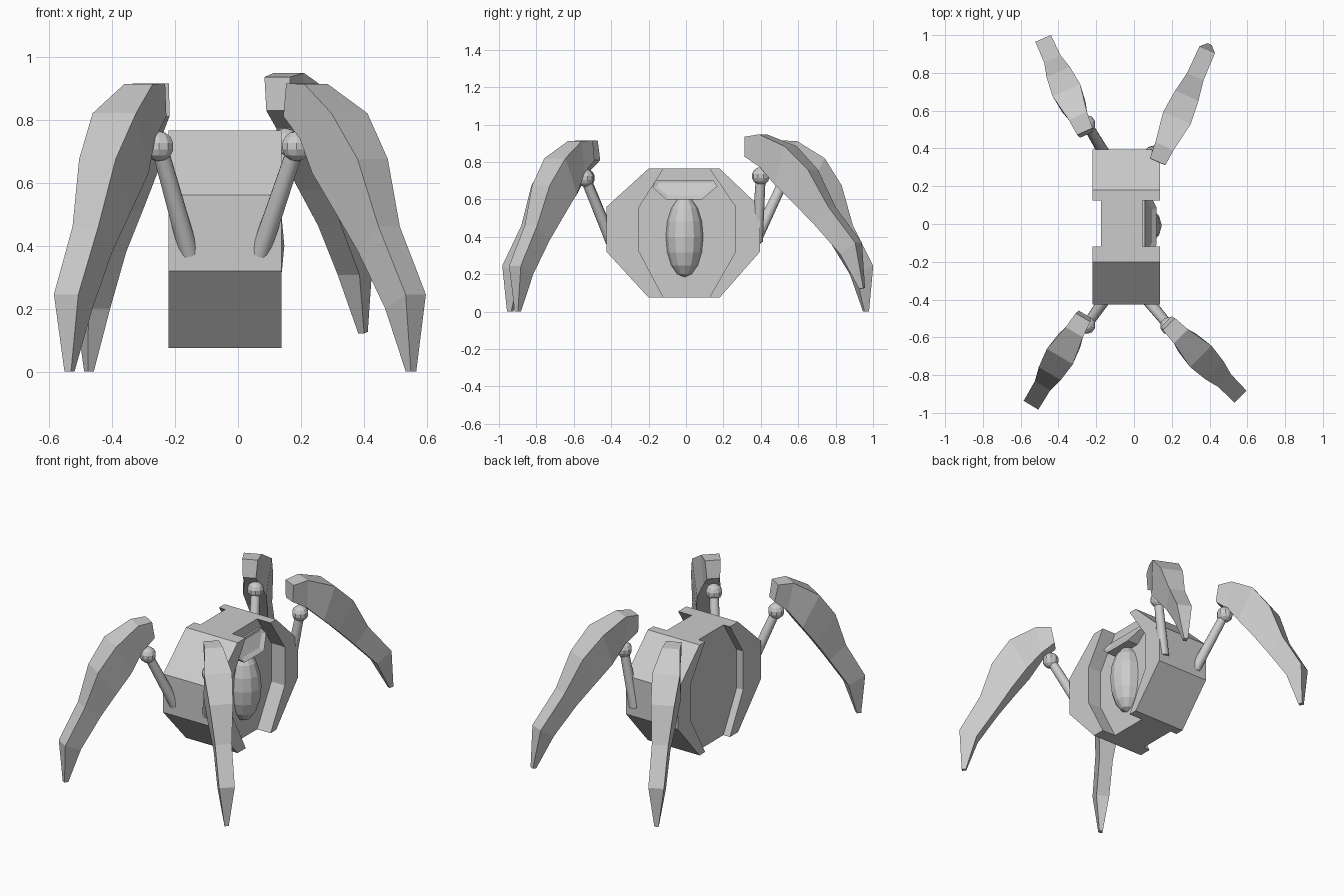
import bpy, bmesh, math
from mathutils import Vector, Matrix

cube = bpy.data.objects.get("Cube")
if cube:
    bpy.data.objects.remove(cube)

grey = bpy.data.materials.new("plain_grey")
grey.use_nodes = True
colour = (0.6, 0.6, 0.6, 1)
grey.diffuse_color = colour
grey.node_tree.nodes["Principled BSDF"].inputs["Base Color"].default_value = colour


def finish(name, bm, smooth=False):
    bmesh.ops.recalc_face_normals(bm, faces=bm.faces)
    mesh = bpy.data.meshes.new(name)
    bm.to_mesh(mesh)
    bm.free()
    mesh.materials.append(grey)
    obj = bpy.data.objects.new(name, mesh)
    bpy.context.collection.objects.link(obj)
    if smooth:
        bpy.ops.object.select_all(action="DESELECT")
        obj.select_set(True)
        bpy.context.view_layer.objects.active = obj
        bpy.ops.object.shade_smooth_by_angle(angle=math.radians(35))
    return obj


def prism(profile, x0, x1):
    """Extrude a (y, z) outline along x; returns the mesh and its x1 cap."""
    bm = bmesh.new()
    a = [bm.verts.new((x0, y, z)) for y, z in profile]
    b = [bm.verts.new((x1, y, z)) for y, z in profile]
    n = len(profile)
    bm.faces.new(a[::-1])
    cap = bm.faces.new(b)
    for i in range(n):
        j = (i + 1) % n
        bm.faces.new((a[i], a[j], b[j], b[i]))
    return bm, cap


# Octagonal body core with raised rims either side of each recess
front_half = [(-0.2, 0.765), (-0.425, 0.56), (-0.425, 0.32), (-0.2, 0.075)]
back_half = [(0.18, 0.075), (0.395, 0.32), (0.395, 0.56), (0.18, 0.765)]
front_inner = [(-0.12, 0.075), (-0.25, 0.32), (-0.25, 0.56), (-0.12, 0.765)]
back_inner = [(0.125, 0.765), (0.265, 0.56), (0.265, 0.32), (0.125, 0.075)]
finish("body_core", prism(front_half + back_half, -0.175, 0.045)[0])
for side, x0, x1 in (("right", -0.22, -0.175), ("left", 0.045, 0.138)):
    finish(side + "_front_rim", prism(front_half + front_inner, x0, x1)[0])
    finish(side + "_back_rim", prism(back_half + back_inner, x0, x1)[0])

# Sloping hood with a pocket, above the eye
hood = [(-0.107, 0.6), (0.085, 0.6), (0.168, 0.67), (0.145, 0.705),
        (-0.16, 0.705), (-0.18, 0.665)]
bm, cap = prism(hood, 0.045, 0.12)
for v in cap.verts:
    v.co.x -= (v.co.z - 0.6) * 0.6
bm.normal_update()
bmesh.ops.inset_individual(bm, faces=[cap], thickness=0.025)
for v in cap.verts:
    v.co.x -= 0.012
finish("eye_hood", bm)

# Faceted tall eye
bm = bmesh.new()
bmesh.ops.create_uvsphere(bm, u_segments=12, v_segments=8, radius=1)
bmesh.ops.transform(bm, verts=bm.verts, matrix=Matrix.Translation((0.045, -0.008, 0.4))
                    @ Matrix.Diagonal((0.102, 0.1, 0.216, 1)))
finish("eye", bm)

# Leg sections: outer reach, outer height, inner reach, inner height, width
SECTIONS = [
    (0.0, 0.915, -0.02, 0.81, 0.09),
    (0.09, 0.912, 0.06, 0.74, 0.105),
    (0.24, 0.82, 0.14, 0.63, 0.16),
    (0.345, 0.675, 0.23, 0.51, 0.135),
    (0.42, 0.46, 0.32, 0.38, 0.095),
    (0.54, 0.245, 0.44, 0.2, 0.09),
    (0.53, 0.0, 0.505, 0.0, 0.024),
]


def leg(name, hip, direction, tilt=0, lift=0):
    out = Vector((*direction, 0)).normalized()
    across = Vector((-out.y, out.x, 0))
    c, s = math.cos(tilt), math.sin(tilt)
    top = SECTIONS[0][1]

    def place(r, z, w):
        drop = top - z
        p = Vector((*hip, top + lift)) + out * (r * c + drop * s) + across * w
        p.z += r * s - drop * c
        return p

    bm = bmesh.new()
    rings = []
    for ro, zo, ri, zi, w in SECTIONS:
        corners = ((ro, zo, -w / 2), (ro, zo, w / 2), (ri, zi, w * 0.42), (ri, zi, -w * 0.42))
        rings.append([bm.verts.new(place(*k)) for k in corners])
    for a, b in zip(rings, rings[1:]):
        for i in range(4):
            j = (i + 1) % 4
            bm.faces.new((a[i], a[j], b[j], b[i]))
    bm.faces.new(rings[0])
    bm.faces.new(rings[-1])
    finish(name, bm)


def joint(name, ball, root):
    # Ball under the hip
    bm = bmesh.new()
    bmesh.ops.create_uvsphere(bm, u_segments=10, v_segments=7, radius=0.048,
                              matrix=Matrix.Translation(ball))
    finish(name + "_ball", bm)
    # Round strut down into the body
    a, b = Vector(ball), Vector(root)
    bm = bmesh.new()
    turn = (b - a).to_track_quat("Z", "Y").to_matrix().to_4x4()
    bmesh.ops.create_cone(bm, cap_ends=True, segments=16, radius1=0.026, radius2=0.031,
                          depth=(b - a).length,
                          matrix=Matrix.Translation((a + b) / 2) @ turn)
    finish(name + "_strut", bm, smooth=True)


leg("front_right_leg", (-0.27, -0.495), (-0.51, -0.86))
leg("front_left_leg", (0.185, -0.53), (0.7, -0.71))
leg("back_right_leg", (-0.26, 0.49), (-0.41, 0.913))
leg("back_left_leg", (0.125, 0.33), (0.405, 0.914), tilt=math.radians(10), lift=0.02)

joint("front_right", (-0.25, -0.535, 0.715), (-0.155, -0.4, 0.375))
joint("front_left", (0.185, -0.54, 0.715), (0.07, -0.4, 0.375))
joint("back_right", (-0.25, 0.53, 0.715), (-0.155, 0.37, 0.375))
joint("back_left", (0.15, 0.4, 0.725), (0.09, 0.38, 0.375))
